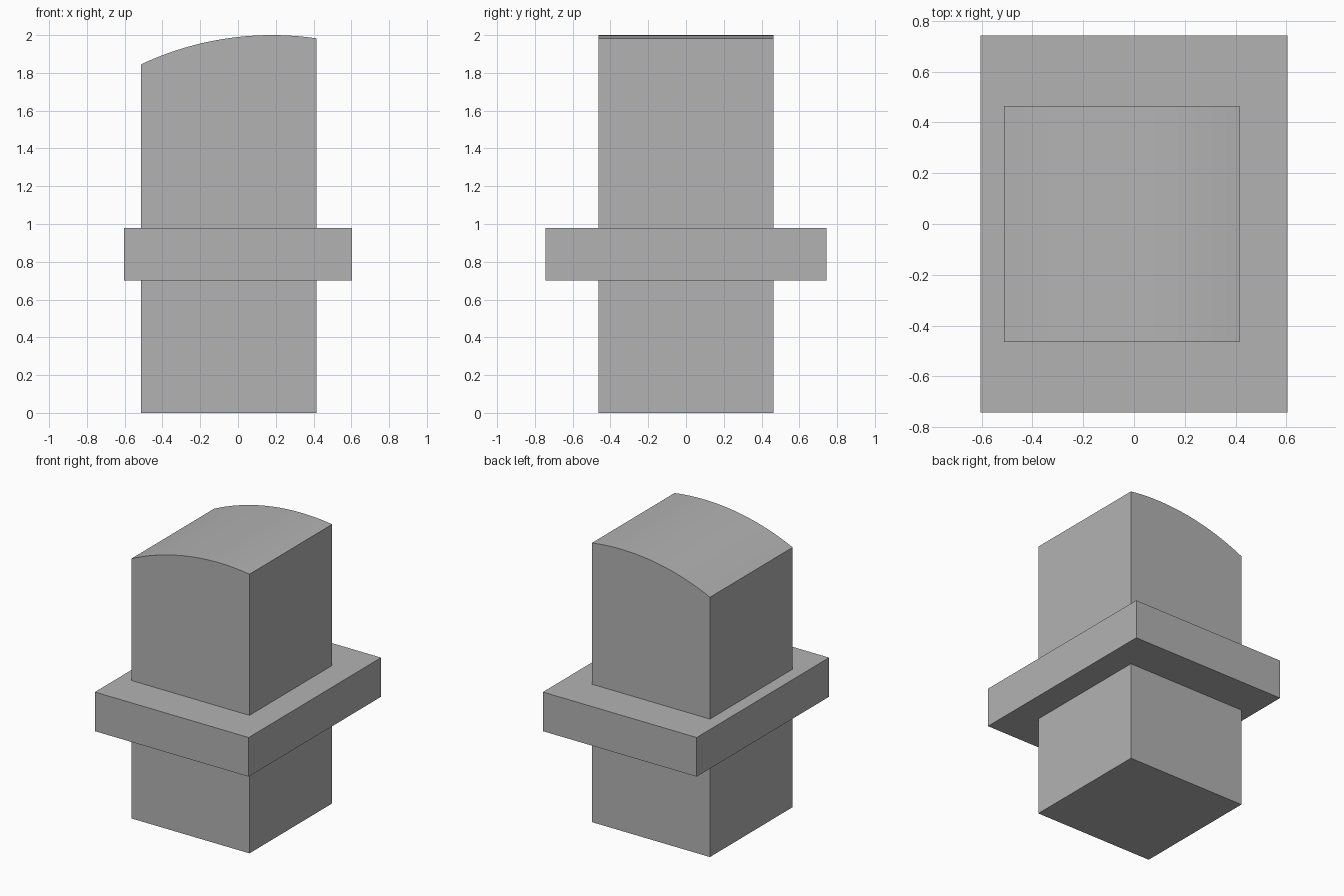
import bpy
import bmesh
import math

default = bpy.data.objects.get("Cube")
if default:
    bpy.data.objects.remove(default, do_unlink=True)

grey = bpy.data.materials.new("plain grey")
grey.use_nodes = True
colour = (0.45, 0.45, 0.45, 1)
grey.diffuse_color = colour
grey.node_tree.nodes["Principled BSDF"].inputs["Base Color"].default_value = colour


def extrude_profile(name, profile, half_depth):
    """Extrude an x-z outline symmetrically along y."""
    bm = bmesh.new()
    face = bm.faces.new([bm.verts.new((x, -half_depth, z)) for x, z in profile])
    result = bmesh.ops.extrude_face_region(bm, geom=[face])
    moved = [v for v in result["geom"] if isinstance(v, bmesh.types.BMVert)]
    bmesh.ops.translate(bm, verts=moved, vec=(0, 2 * half_depth, 0))
    bmesh.ops.recalc_face_normals(bm, faces=bm.faces)
    mesh = bpy.data.meshes.new(name)
    bm.to_mesh(mesh)
    bm.free()
    mesh.materials.append(grey)
    obj = bpy.data.objects.new(name, mesh)
    bpy.context.collection.objects.link(obj)
    bpy.ops.object.select_all(action="DESELECT")
    obj.select_set(True)
    bpy.context.view_layer.objects.active = obj
    bpy.ops.object.shade_smooth_by_angle(angle=math.radians(20))
    return obj


# Square post with an off-centre domed top
left, right = -0.513, 0.415
apex_x, radius, segments = 0.18, 1.63, 32
dome = []
for i in range(segments + 1):
    x = right + (left - right) * i / segments
    dome.append((x, 2 - radius + math.sqrt(radius ** 2 - (x - apex_x) ** 2)))
extrude_profile("post", [(left, 0), (right, 0)] + dome, 0.464)

# Rectangular collar around the post
w, low, high = 0.604, 0.702, 0.98
extrude_profile("collar", [(-w, low), (w, low), (w, high), (-w, high)], 0.743)
